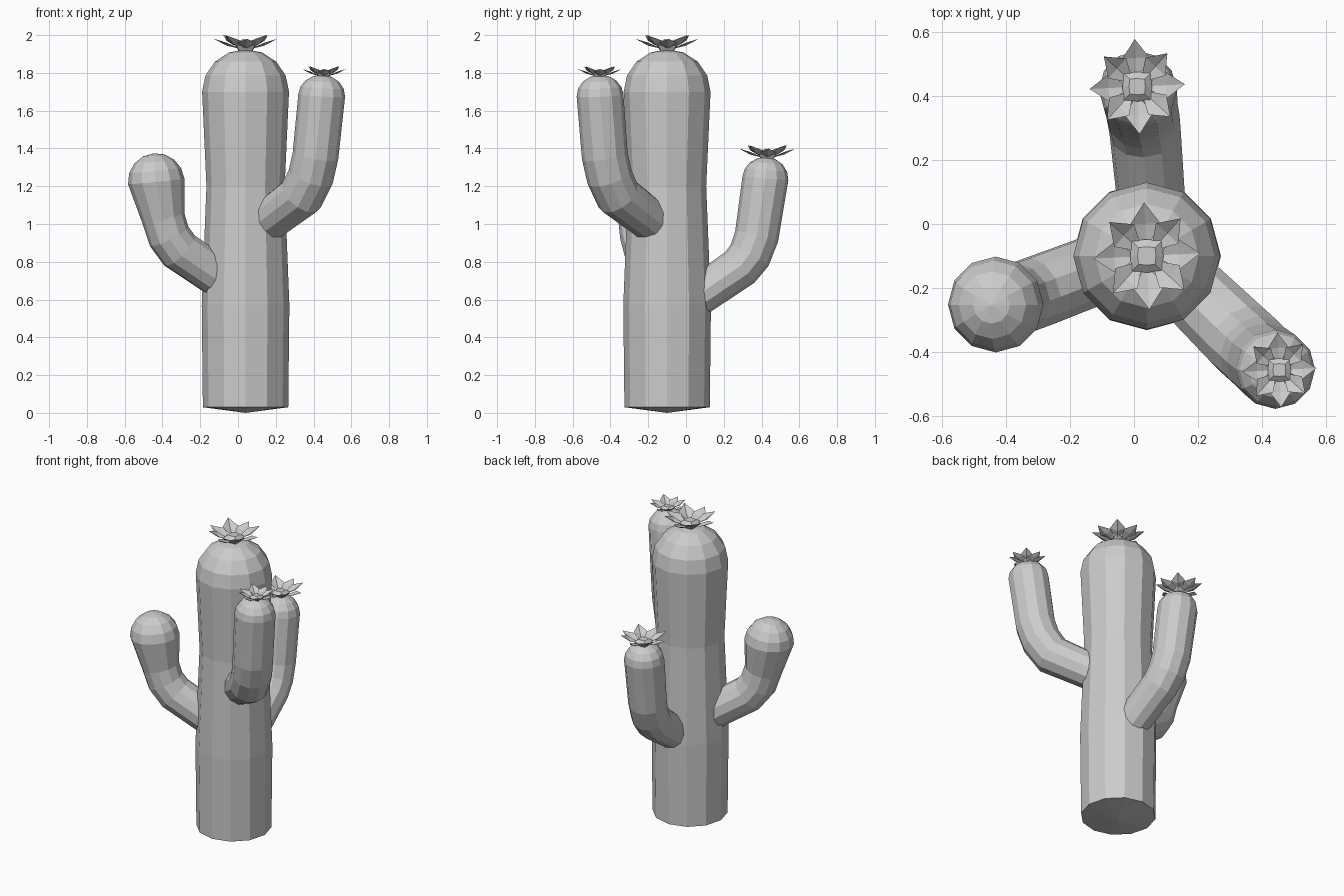
import bpy, bmesh
from math import sin, cos, pi
from mathutils import Vector

if "Cube" in bpy.data.objects:
    bpy.data.objects.remove(bpy.data.objects["Cube"])

SIDES = 12


def finish(name, bm):
    bmesh.ops.recalc_face_normals(bm, faces=bm.faces[:])
    mesh = bpy.data.meshes.new(name)
    bm.to_mesh(mesh)
    bm.free()
    ob = bpy.data.objects.new(name, mesh)
    bpy.context.collection.objects.link(ob)
    return ob


def stem(name, path, dome_height, base_drop=0.0, steps=4):
    """Faceted tube through (x, y, z, radius) points with a domed tip."""
    bm = bmesh.new()
    pts = [Vector(p[:3]) for p in path]
    radii = [p[3] for p in path]
    dirs = []
    for i in range(len(pts)):
        d = Vector()
        if i > 0:
            d += (pts[i] - pts[i - 1]).normalized()
        if i < len(pts) - 1:
            d += (pts[i + 1] - pts[i]).normalized()
        dirs.append(d.normalized())
    dirs[-1] = (dirs[-1] + Vector((0, 0, 1))).normalized()
    end, up, r_end = pts[-1].copy(), dirs[-1], radii[-1]
    for k in range(1, steps):
        a = k / steps * pi / 2
        pts.append(end + up * dome_height * sin(a))
        radii.append(r_end * cos(a))
        dirs.append(up)
    rings = []
    for p, r, d in zip(pts, radii, dirs):
        q = Vector((0, 0, 1)).rotation_difference(d)
        rings.append([bm.verts.new(p + q @ Vector((r * cos(2 * pi * j / SIDES),
                                                   r * sin(2 * pi * j / SIDES), 0)))
                      for j in range(SIDES)])
    base = bm.verts.new(pts[0] - dirs[0] * base_drop)
    tip = bm.verts.new(end + up * dome_height)
    for j in range(SIDES):
        k = (j + 1) % SIDES
        for a, b in zip(rings, rings[1:]):
            bm.faces.new((a[j], a[k], b[k], b[j]))
        bm.faces.new((base, rings[0][k], rings[0][j]))
        bm.faces.new((tip, rings[-1][j], rings[-1][k]))
    return finish(name, bm)


def flower(name, x, y, z, R):
    """Eight folded pointed petals around a small faceted centre."""
    bm = bmesh.new()
    # petals, alternating flatter and steeper
    for i in range(8):
        a = i * pi / 4 + 0.05
        steep = i % 2
        out, side = Vector((cos(a), sin(a), 0)), Vector((-sin(a), cos(a), 0))
        length = R * (0.97 if steep else 1.03)
        rise = R * (0.46 if steep else 0.34)

        def pt(r, s, h):
            return bm.verts.new(Vector((x, y, z)) + out * r * length
                                + side * s * R + Vector((0, 0, h)))
        root = pt(0.12, 0, 0)
        left, right = pt(0.6, 0.29, rise * 0.62), pt(0.6, -0.29, rise * 0.62)
        rib, tip = pt(0.6, 0, rise * 0.35), pt(1, 0, rise)
        for f in ((root, rib, left), (rib, tip, left),
                  (root, right, rib), (rib, right, tip)):
            bm.faces.new(f)
    petals = finish(name + "_petals", bm)

    # centre bud
    bm = bmesh.new()
    levels = []
    for r, h in ((0.2, -0.06), (0.29, 0.1), (0.16, 0.22)):
        levels.append([bm.verts.new((x + R * r * sx, y + R * r * sy, z + R * h))
                       for sx, sy in ((1, 1), (0, 1.1), (-1, 1), (-1.1, 0),
                                      (-1, -1), (0, -1.1), (1, -1), (1.1, 0))])
    for a, b in zip(levels, levels[1:]):
        for j in range(8):
            k = (j + 1) % 8
            bm.faces.new((a[j], a[k], b[k], b[j]))
    bm.faces.new(levels[0])
    bm.faces.new(levels[-1])
    finish(name + "_centre", bm)
    return petals


# trunk
stem("trunk", [(0.04, -0.1, 0.03, 0.226), (0.04, -0.1, 0.57, 0.232),
               (0.04, -0.1, 1.2, 0.207), (0.04, -0.1, 1.7, 0.23)],
     0.225, base_drop=0.03)

# arms
stem("front_right_arm", [(0.10, -0.13, 0.975, 0.11), (0.335, -0.36, 1.15, 0.122),
                         (0.385, -0.405, 1.25, 0.122), (0.41, -0.43, 1.36, 0.122),
                         (0.443, -0.455, 1.68, 0.124)], 0.11)
stem("left_arm", [(-0.06, -0.12, 0.69, 0.11), (-0.31, -0.215, 0.86, 0.114),
                  (-0.365, -0.235, 0.935, 0.114), (-0.395, -0.245, 1.03, 0.114),
                  (-0.433, -0.252, 1.225, 0.15)], 0.15)
stem("back_arm", [(0.06, 0.0, 0.575, 0.105), (0.035, 0.285, 0.77, 0.112),
                  (0.028, 0.337, 0.835, 0.115), (0.02, 0.374, 0.935, 0.117),
                  (0.012, 0.42, 1.24, 0.122)], 0.115)

# flowers
flower("trunk_flower", 0.04, -0.1, 1.925, 0.163)
flower("front_right_flower", 0.455, -0.457, 1.782, 0.113)
flower("back_flower", 0.01, 0.43, 1.35, 0.145)
